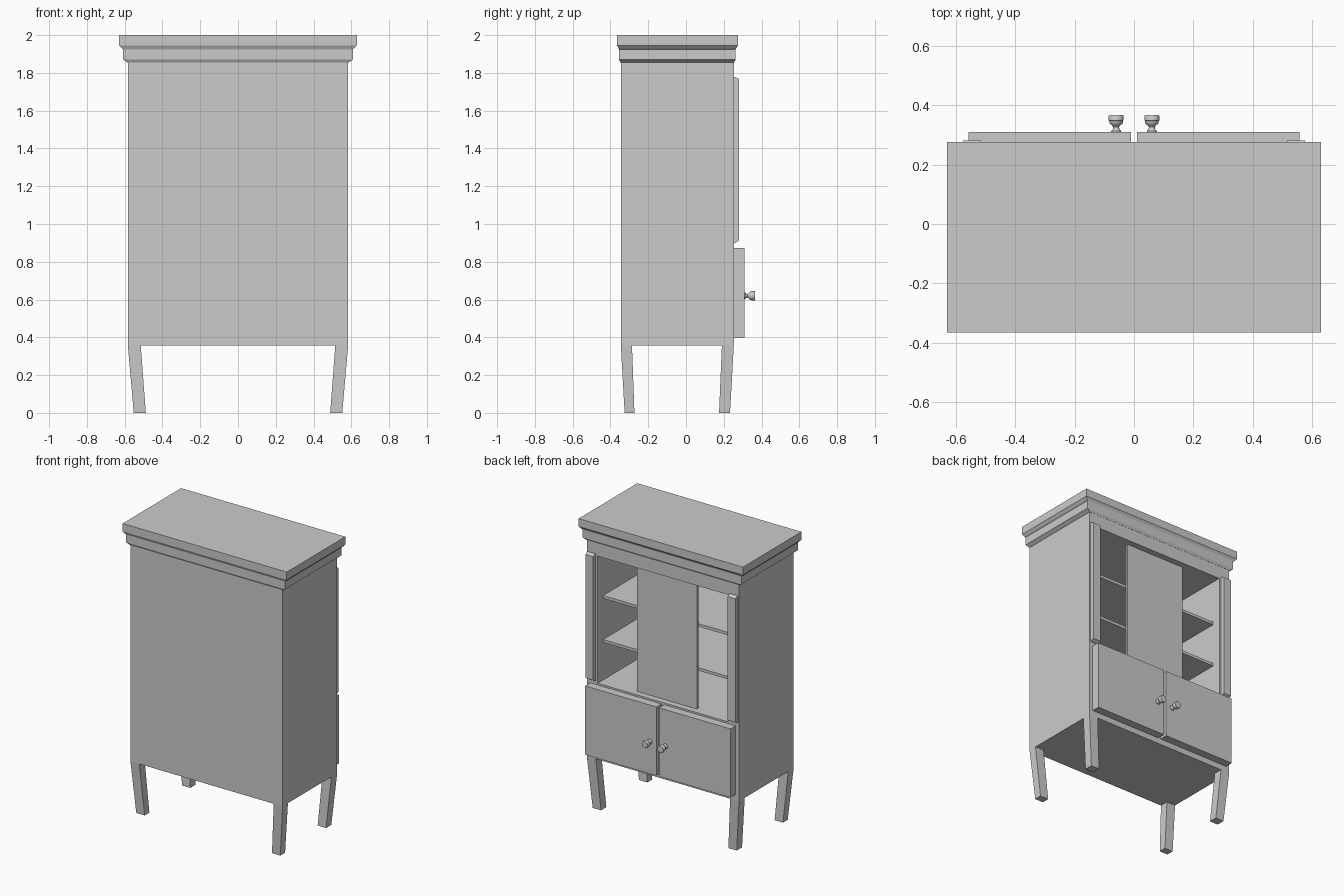
import bpy, bmesh, math

if "Cube" in bpy.data.objects:
    bpy.data.objects.remove(bpy.data.objects["Cube"])


def make(name, bm):
    bmesh.ops.recalc_face_normals(bm, faces=bm.faces)
    me = bpy.data.meshes.new(name)
    bm.to_mesh(me)
    bm.free()
    ob = bpy.data.objects.new(name, me)
    bpy.context.collection.objects.link(ob)
    return ob


def loft(name, rings):
    """Stack of rectangles (x0, x1, y0, y1, z), capped at both ends."""
    bm = bmesh.new()
    loops = [[bm.verts.new(p) for p in ((a, c, z), (b, c, z), (b, d, z), (a, d, z))]
             for a, b, c, d, z in rings]
    for lo, hi in zip(loops, loops[1:]):
        for i in range(4):
            j = (i + 1) % 4
            bm.faces.new((lo[i], lo[j], hi[j], hi[i]))
    bm.faces.new(loops[0][::-1])
    bm.faces.new(loops[-1])
    return make(name, bm)


def box(name, x0, x1, y0, y1, z0, z1):
    return loft(name, [(x0, x1, y0, y1, z0), (x0, x1, y0, y1, z1)])


def lathe_y(name, x, z, profile, n=24):
    """Turned shape around the y axis from (radius, y) points."""
    bm = bmesh.new()
    loops = [[bm.verts.new((x + r * math.cos(2 * math.pi * i / n), y,
                            z + r * math.sin(2 * math.pi * i / n))) for i in range(n)]
             for r, y in profile]
    for lo, hi in zip(loops, loops[1:]):
        for i in range(n):
            j = (i + 1) % n
            bm.faces.new((lo[i], lo[j], hi[j], hi[i]))
    bm.faces.new(loops[0])
    bm.faces.new(loops[-1])
    ob = make(name, bm)
    bpy.context.view_layer.objects.active = ob
    ob.select_set(True)
    bpy.ops.object.shade_smooth_by_angle(angle=math.radians(40))
    ob.select_set(False)
    return ob


# Carcase with an open display compartment
carcase = box("carcase", -.583, .583, -.345, .253, .357, 1.87)
cutter = box("compartment_cutter", -.5, .5, -.325, .4, .885, 1.765)
cutter.hide_render = True
mod = carcase.modifiers.new("compartment", 'BOOLEAN')
mod.operation = 'DIFFERENCE'
mod.solver = 'EXACT'
mod.object = cutter
bpy.context.view_layer.objects.active = carcase
bpy.ops.object.modifier_apply(modifier=mod.name)
bpy.data.objects.remove(cutter)

# Two-step cornice
loft("cornice", [(-x, x, y0, y1, z) for x, y0, y1, z in (
    (.585, -.346, .254, 1.855), (.608, -.355, .263, 1.87),
    (.608, -.355, .263, 1.925), (.615, -.357, .265, 1.93),
    (.629, -.365, .276, 1.945), (.629, -.365, .276, 2.0))])

# Shelves and the fixed centre panel
for i, z in enumerate((1.165, 1.47)):
    box(f"shelf_{i + 1}", -.5, .5, -.325, .193, z - .02, z)
box("centre_panel", -.23, .23, .193, .21, .885, 1.765)

# Parts repeated left and right
knob = [(.017, .308), (.017, .313), (.011, .319), (.010, .326), (.014, .332),
        (.021, .337), (.023, .342), (.023, .347), (.025, .348), (.025, .363), (.023, .366)]
for side, s in (("left", -1), ("right", 1)):
    def sx(a, b):
        return sorted((s * a, s * b))

    # Tapered, inward-leaning legs
    for end, top, bottom in (("front", (-.345, -.286), (-.325, -.273)),
                             ("back", (.19, .253), (.175, .233))):
        loft(f"{end}_{side}_leg", [(*sx(.488, .552), *bottom, 0), (*sx(.515, .583), *top, .357)])

    # Lower doors and turned knobs
    box(f"{side}_door", *sx(.01, .557), .25, .309, .397, .873)
    lathe_y(f"{side}_knob", s * .06, .62, knob)

    # Upright strips with chamfered ends
    loft(f"{side}_upright_strip", [(*sx(.515, .575), .25, .26, .9), (*sx(.515, .575), .25, .28, .912),
                                   (*sx(.515, .575), .25, .28, 1.768), (*sx(.515, .575), .25, .26, 1.778)])
